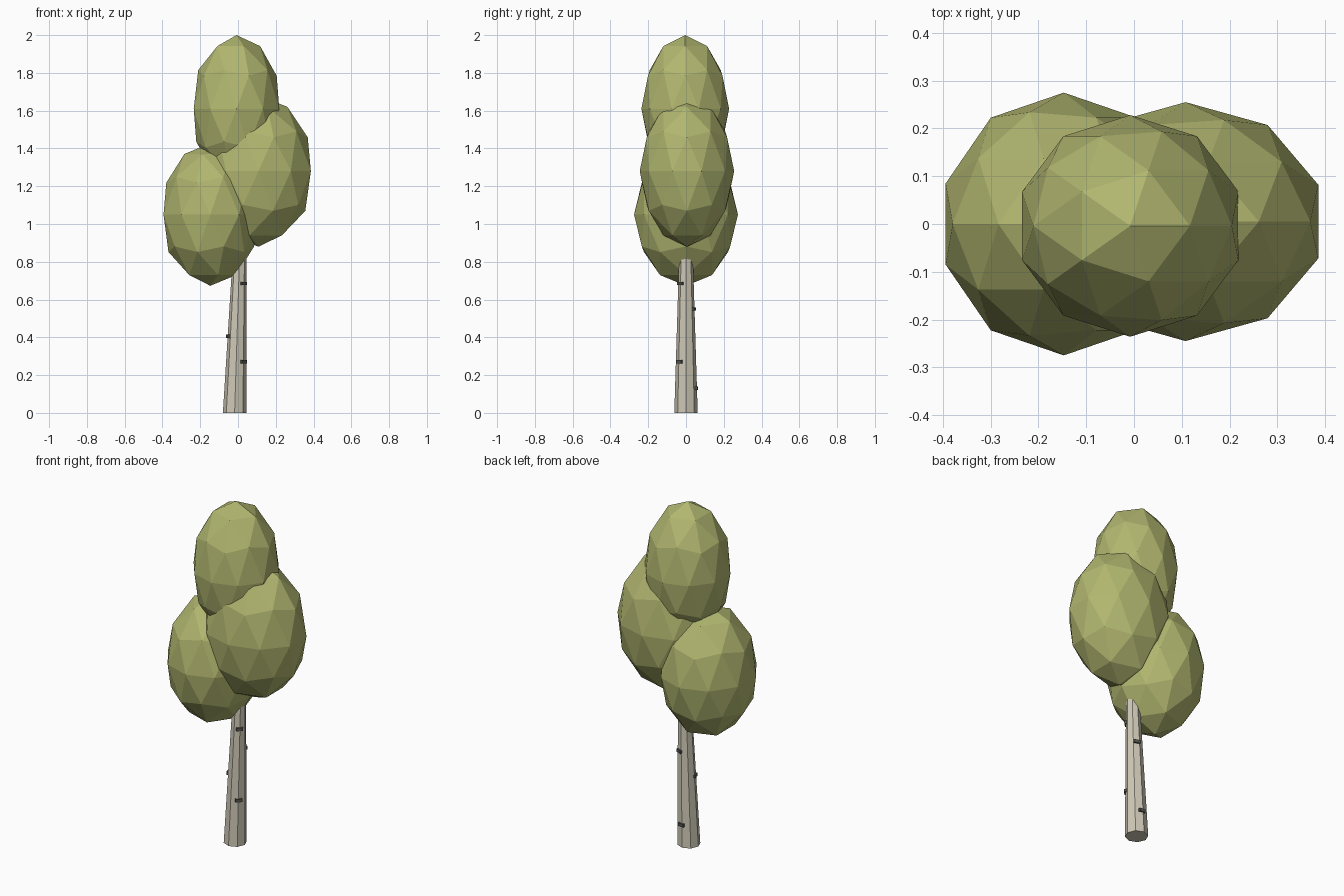
import bpy, math
from mathutils import Vector

if "Cube" in bpy.data.objects:
    bpy.data.objects.remove(bpy.data.objects["Cube"])


def material(name, rgb):
    m = bpy.data.materials.new(name)
    m.diffuse_color = (*rgb, 1)
    m.use_nodes = True
    m.node_tree.nodes["Principled BSDF"].inputs["Base Color"].default_value = m.diffuse_color
    return m


LEAF = material("leaf", (0.44, 0.47, 0.16))
BARK = material("bark", (0.62, 0.58, 0.47))
DARK = material("dark_bark", (0.09, 0.09, 0.08))


def finish(name, mat):
    ob = bpy.context.object
    ob.name = name
    ob.data.materials.append(mat)
    return ob


# Foliage: three stretched low-poly balls
for name, centre, size, turn in [
    ("lower_left_foliage", (-0.147, 0, 1.05), (0.26, 0.275, 0.377), math.pi),
    ("right_foliage", (0.108, 0.005, 1.28), (0.292, 0.25, 0.40), 0),
    ("top_foliage", (-0.008, -0.004, 1.61), (0.238, 0.232, 0.39), 0),
]:
    bpy.ops.mesh.primitive_ico_sphere_add(subdivisions=2, radius=1, location=centre,
                                          rotation=(0, 0, turn))
    finish(name, LEAF).scale = size

# Trunk: eight-sided taper that leans towards +x
HEIGHT, R0, R1 = 1.2, 0.062, 0.025
X0, X1 = -0.018, 0.02


def trunk_at(z):
    t = z / HEIGHT
    return Vector((X0 + (X1 - X0) * t, 0, z)), R0 + (R1 - R0) * t


bpy.ops.mesh.primitive_cone_add(vertices=8, radius1=R0, radius2=R1, depth=HEIGHT,
                                location=(0, 0, HEIGHT / 2))
trunk = finish("trunk", BARK)
for v in trunk.data.vertices:
    v.co.x += trunk_at(v.co.z + HEIGHT / 2)[0].x

# Bark marks: small dark bars set into the trunk
for i, (z, degrees) in enumerate([(0.13, 85), (0.27, -42), (0.405, 195),
                                  (0.55, 70), (0.685, -47)]):
    a = math.radians(degrees)
    centre, r = trunk_at(z)
    bpy.ops.mesh.primitive_cube_add(
        size=1, location=centre + Vector((math.cos(a), math.sin(a), 0)) * r * 0.97,
        rotation=(0, 0, a))
    finish(f"bark_mark_{i + 1}", DARK).scale = (0.014, 0.036, 0.018)
